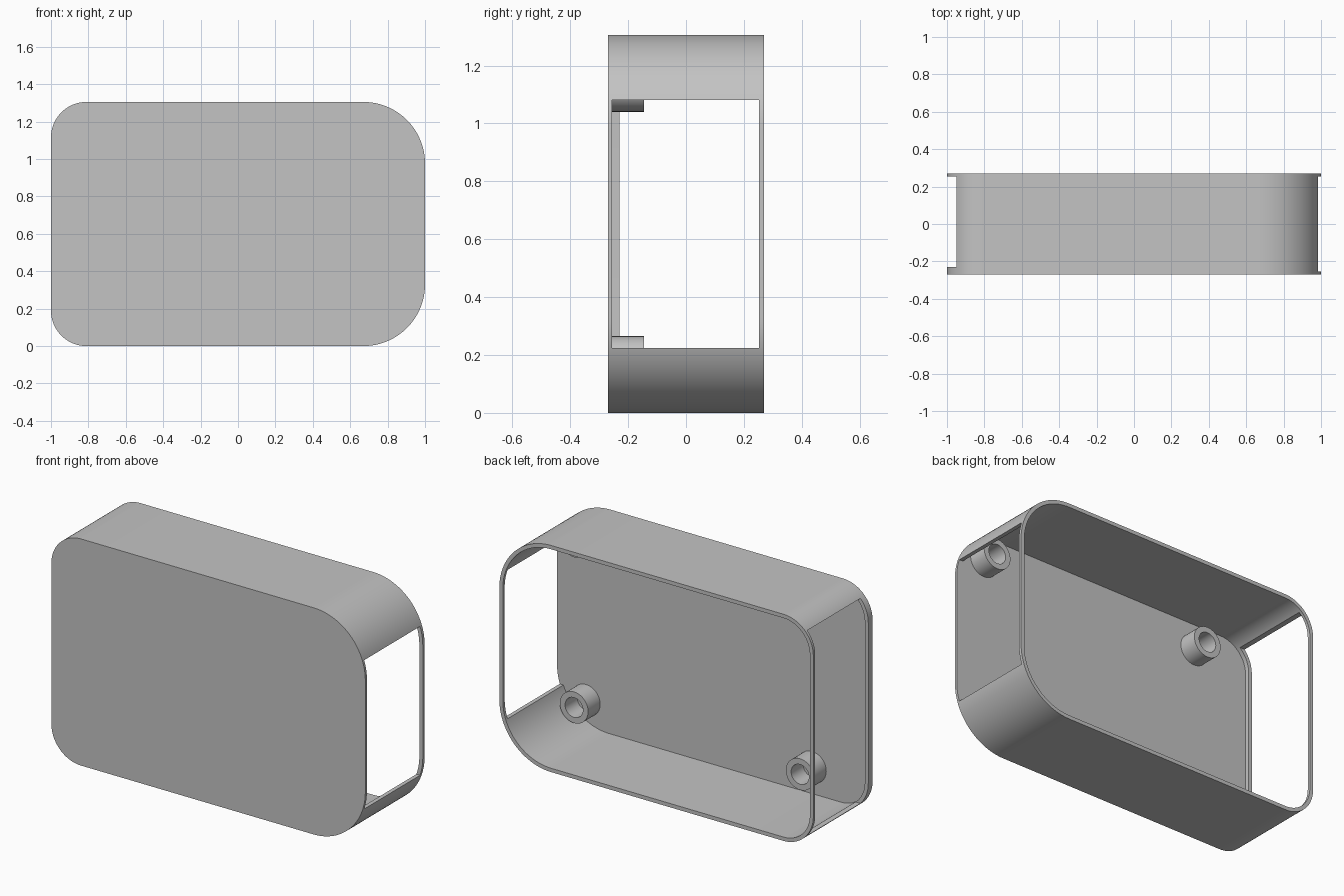
import bpy, bmesh
from math import sin, cos, pi, radians

cube = bpy.data.objects.get("Cube")
if cube:
    bpy.data.objects.remove(cube, do_unlink=True)

HEIGHT, FRONT, BACK = 1.305, -0.27, 0.27
PLATE_IN = -0.255          # inner face of the front plate
WALL = 0.022
R_BIG, R_SMALL = 0.33, 0.19

grey = bpy.data.materials.new("light_grey")
grey.use_nodes = True
colour = (0.55, 0.55, 0.55, 1)
grey.diffuse_color = colour
grey.node_tree.nodes["Principled BSDF"].inputs["Base Color"].default_value = colour


def outline(inset, steps=24):
    """Rounded rectangle in x/z, with larger corners on the +x end."""
    pts = []
    corners = [(1, 1, R_BIG), (-1, 1, R_SMALL), (-1, -1, R_SMALL), (1, -1, R_BIG)]
    for k, (sx, sz, r) in enumerate(corners):
        cx, cz = sx * (1 - r), HEIGHT / 2 + sz * (HEIGHT / 2 - r)
        for i in range(steps + 1):
            a = (k + i / steps) * pi / 2
            pts.append((cx + (r - inset) * cos(a), cz + (r - inset) * sin(a)))
    return pts


def circle(cx, cz, r, n=40):
    return [(cx + r * cos(2 * pi * i / n), cz + r * sin(2 * pi * i / n)) for i in range(n)]


def make_object(name, bm):
    bmesh.ops.recalc_face_normals(bm, faces=bm.faces)
    mesh = bpy.data.meshes.new(name)
    bm.to_mesh(mesh)
    bm.free()
    mesh.materials.append(grey)
    obj = bpy.data.objects.new(name, mesh)
    bpy.context.collection.objects.link(obj)
    return obj


def add_ring(bm, pts, y):
    return [bm.verts.new((x, y, z)) for x, z in pts]


def bridge(bm, a, b):
    for i in range(len(a)):
        j = (i + 1) % len(a)
        bm.faces.new((a[i], a[j], b[j], b[i]))


def slab(name, pts, y0, y1):
    bm = bmesh.new()
    a, b = add_ring(bm, pts, y0), add_ring(bm, pts, y1)
    bridge(bm, a, b)
    bm.faces.new(a)
    bm.faces.new(b)
    return make_object(name, bm)


def tube(name, outer, inner, y0, y1):
    bm = bmesh.new()
    rings = [add_ring(bm, p, y) for p, y in
             ((outer, y0), (outer, y1), (inner, y1), (inner, y0))]
    for i in range(4):
        bridge(bm, rings[i], rings[(i + 1) % 4])
    return make_object(name, bm)


def cut_box(target, name, x0, x1, y0, y1, z0, z1):
    box = slab(name, [(x0, z0), (x1, z0), (x1, z1), (x0, z1)], y0, y1)
    box.hide_render = True
    box.hide_set(True)
    mod = target.modifiers.new(name, "BOOLEAN")
    mod.operation, mod.solver, mod.object = "DIFFERENCE", "EXACT", box
    return box


# Front plate and surrounding wall
plate = slab("front_plate", outline(0), FRONT, PLATE_IN)
wall = tube("side_wall", outline(0), outline(WALL), PLATE_IN, BACK)

# Openings at both ends, leaving a thin rim at the back
cutters = [
    cut_box(wall, "large_corner_end_cutter", 0.93, 1.1, -0.3, 0.253, 0.224, HEIGHT - 0.224),
    cut_box(wall, "small_corner_end_cutter", -1.1, -0.88, -0.23, 0.253, 0.062, HEIGHT - 0.062),
]
bpy.context.view_layer.update()
graph = bpy.context.evaluated_depsgraph_get()
cut_mesh = bpy.data.meshes.new_from_object(wall.evaluated_get(graph))
wall.modifiers.clear()
wall.data = cut_mesh
for c in cutters:
    bpy.data.objects.remove(c, do_unlink=True)

# Hollow screw posts on the inside of the plate
parts = [plate, wall]
for side, x in (("left", 0.815), ("right", -0.625)):
    for level, z in (("lower", 0.175), ("upper", HEIGHT - 0.175)):
        parts.append(tube(f"{level}_{side}_screw_post", circle(x, z, 0.09),
                          circle(x, z, 0.057), PLATE_IN, -0.145))

# Smooth the curved surfaces, keep edges sharp
for o in bpy.context.selected_objects:
    o.select_set(False)
for o in parts:
    o.select_set(True)
bpy.context.view_layer.objects.active = plate
bpy.ops.object.shade_smooth_by_angle(angle=radians(30))
